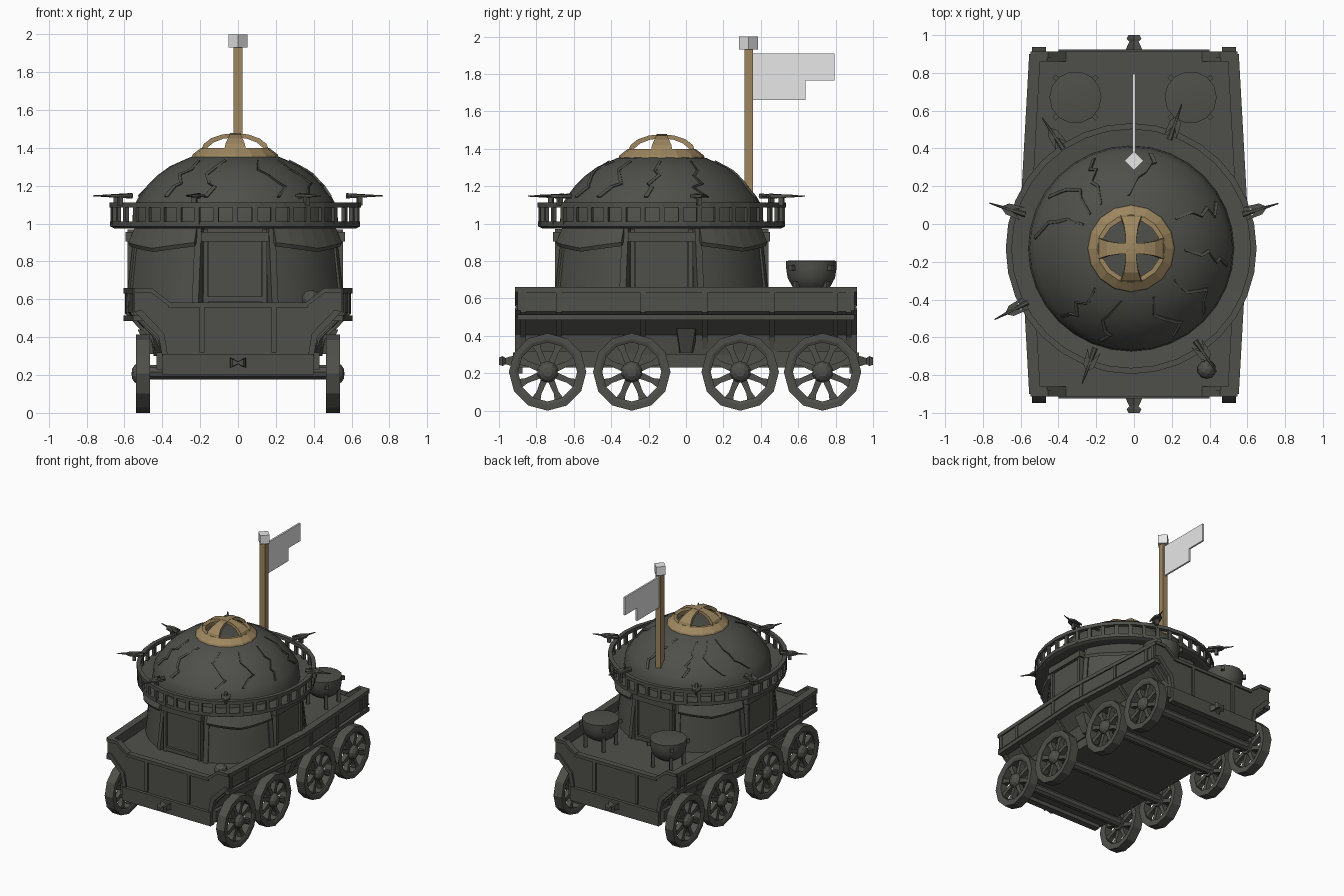
import bpy, bmesh, math, random
from math import sin, cos, pi, radians
from mathutils import Matrix, Vector

if "Cube" in bpy.data.objects:
    bpy.data.objects.remove(bpy.data.objects["Cube"])

random.seed(4)
CX, CY = -0.015, -0.13          # tower centre


def material(name, rgb):
    m = bpy.data.materials.new(name)
    m.diffuse_color = (*rgb, 1)
    m.use_nodes = True
    m.node_tree.nodes["Principled BSDF"].inputs["Base Color"].default_value = m.diffuse_color
    return m


IRON = material("dark_iron", (0.078, 0.078, 0.069))
BRASS = material("tan_brass", (0.34, 0.24, 0.115))
CLOTH = material("pale_grey", (0.8, 0.8, 0.8))


def finish(bm, name, mat=IRON, loc=(0, 0, 0), smooth=None):
    bmesh.ops.recalc_face_normals(bm, faces=bm.faces)
    me = bpy.data.meshes.new(name)
    bm.to_mesh(me)
    bm.free()
    me.materials.append(mat)
    ob = bpy.data.objects.new(name, me)
    ob.location = loc
    bpy.context.collection.objects.link(ob)
    if smooth:
        bpy.ops.object.select_all(action='DESELECT')
        ob.select_set(True)
        bpy.context.view_layer.objects.active = ob
        bpy.ops.object.shade_smooth_by_angle(angle=radians(smooth))
    return ob


def loft(bm, rings, closed=False):
    """Skin a list of equal closed point loops, capping the ends."""
    vs = [[bm.verts.new(p) for p in r] for r in rings]
    n = len(vs[0])
    for i in range(len(vs) if closed else len(vs) - 1):
        a, b = vs[i], vs[(i + 1) % len(vs)]
        for j in range(n):
            bm.faces.new((a[j], a[(j + 1) % n], b[(j + 1) % n], b[j]))
    if not closed:
        bm.faces.new(vs[0])
        bm.faces.new(vs[-1])


def lathe(bm, prof, n, a0=0, a1=2 * pi):
    full = a1 - a0 > 6.28
    angs = [a0 + (a1 - a0) * i / n for i in range(n if full else n + 1)]
    loft(bm, [[(r * cos(a), r * sin(a), z) for r, z in prof] for a in angs], full)


def box(bm, c, s, m=Matrix()):
    bmesh.ops.create_cube(bm, size=1, matrix=m @ Matrix.Translation(c) @ Matrix.Diagonal((*s, 1)))


def turn(a, axis='Z'):
    return Matrix.Rotation(a, 4, axis)


# --- wagon hull: cross-section lofted along y
def half_width(y):
    return 0.595 - 0.05 * abs(y) / 0.9


def section(y):
    w = half_width(y)
    half = [(w - .045, .575), (w - .045, .655), (w, .655), (w, .53), (w - .13, .405), (w - .15, .3)]
    return [(x, y, z) for x, z in half] + [(-x, y, z) for x, z in reversed(half)]


bm = bmesh.new()
loft(bm, [section(y) for y in (-.88, 0, .88)])
finish(bm, "wagon_hull")

# side trim: top rim, middle rail and vertical ribs
bm = bmesh.new()
for s in (1, -1):
    for dx, z0, z1 in ((.01, .63, .66), (.01, .485, .515)):
        loft(bm, [[(s * (half_width(y) + dx), y, z0), (s * (half_width(y) + dx), y, z1),
                   (s * (half_width(y) - .05), y, z1), (s * (half_width(y) - .05), y, z0)] for y in (-.9, 0, .9)])
    for y in (-.87, -.68, -.23, .1, .46, .8, .87):
        w = half_width(y) + .008
        prof = [(w, .64), (w, .525), (w - .13, .39), (w - .15, .33), (w - .2, .33), (w - .17, .41), (w - .03, .53), (w - .03, .64)]
        loft(bm, [[(s * x, y + d, z) for x, z in prof] for d in (-.014, .014)])
    loft(bm, [[(s * x, y, .44) for x, y in ((.53, -.05), (.53, .05), (.4, .06), (.4, -.06))],
              [(s * x, y, .31) for x, y in ((.47, -.03), (.47, .03), (.4, .05), (.4, -.05))]])
finish(bm, "hull_side_trim")

# end plates with dipped middle, framing, bumper beam and coupling
for s, nm in ((-1, "front"), (1, "back")):
    bm = bmesh.new()
    half = [(.36, .58), (.46, .655), (.548, .655), (.548, .535), (.42, .405), (.4, .3)]
    poly = half + [(-x, z) for x, z in reversed(half)]
    loft(bm, [[(x, s * y, z) for x, z in poly] for y in (.86, .9)])
    for x in (-.19, .19):
        box(bm, (x, s * .9, .445), (.025, .025, .25))
    box(bm, (0, s * .9, .57), (.74, .025, .025))
    for t in (1, -1):
        loft(bm, [[(t * x, s * y, z) for x, z in ((.36, .56), (.46, .635), (.548, .635), (.548, .66), (.455, .66), (.36, .585))]
                  for y in (.88, .913)])
        loft(bm, [[(t * x, s * y, z) for x, z in ((.548, .535), (.42, .405), (.4, .3), (.37, .3), (.39, .42), (.51, .545))]
                  for y in (.88, .913)])
    finish(bm, nm + "_end_plate")
    bm = bmesh.new()
    box(bm, (0, s * .9, .255), (.8, .05, .11))
    loft(bm, [[(x * k, s * y, .265 + z * k) for x, z in ((-.05, .033), (0, .01), (.05, .033), (.05, -.033), (0, -.01), (-.05, -.033))]
              for y, k in ((.91, 1), (.965, .5), (.98, .8), (1.0, .6))])
    finish(bm, nm + "_bumper_coupling")

# underbody and axles
bm = bmesh.new()
box(bm, (0, 0, .275), (.86, 1.8, .09))
finish(bm, "underbody")
WHEEL_Y = (-.74, -.29, .29, .73)
bm = bmesh.new()
for y in WHEEL_Y:
    bmesh.ops.create_cone(bm, cap_ends=True, segments=10, radius1=.04, radius2=.04, depth=.96,
                          matrix=Matrix.Translation((0, y, .215)) @ turn(pi / 2, 'Y'))
finish(bm, "axles")

# wheels: tyre, tapered spokes and hub sharing one mesh
bm = bmesh.new()
lathe(bm, [(.158, -.03), (.158, .03), (.175, .037), (.207, .037), (.207, -.037), (.175, -.037)], 12)
for i in range(8):
    m = turn(i * pi / 4 + pi / 8)
    loft(bm, [[m @ Vector((r, y, z)) for y, z in ((-h, -.02), (h, -.02), (h, .02), (-h, .02))]
              for r, h in ((.04, .018), (.12, .014), (.165, .026))])
lathe(bm, [(.001, -.035), (.05, -.035), (.057, .025), (.045, .045), (.025, .058), (.001, .06)], 10)
bmesh.ops.rotate(bm, verts=bm.verts, matrix=Matrix.Rotation(pi / 2, 3, 'Y'))
wheel = finish(bm, "wheel_right_1", loc=(.502, WHEEL_Y[0], .207))
for s, nm in ((1, "right"), (-1, "left")):
    for i, y in enumerate(WHEEL_Y):
        if (s, i) != (1, 0):
            w = bpy.data.objects.new(f"wheel_{nm}_{i + 1}", wheel.data)
            w.location = (s * .502, y, .207)
            w.rotation_euler.z = 0 if s > 0 else pi
            bpy.context.collection.objects.link(w)

# --- tower: drum, diagonal wall panels, awnings and doors
C = (CX, CY, 0)
bm = bmesh.new()
lathe(bm, [(.001, .5), (.55, .5), (.525, .99), (.001, .99)], 32)
finish(bm, "tower_drum", loc=C, smooth=30)
bm = bmesh.new()
for k in range(4):
    mid = pi / 4 + k * pi / 2
    lathe(bm, [(.5, .54), (.6, .54), (.55, .99), (.5, .99)], 6, mid - .42, mid + .42)
    for a in (-.43, .43):
        m = turn(mid + a)
        loft(bm, [[m @ Vector((x, y, z)) for x, y in ((.5, -.018), (r, -.018), (r, .018), (.5, .018))]
                  for r, z in ((.61, .56), (.56, .99))])
finish(bm, "tower_wall_panels", loc=C, smooth=30)
bm = bmesh.new()
for k in range(4):
    mid = pi / 4 + k * pi / 2
    rings = []
    for i in range(-3, 4):
        a, d = mid + i * .14, .03 * (1 - abs(i) / 3)
        rings.append([(r * cos(a), r * sin(a), z) for r, z in
                      ((.53, .985), (.565, .985), (.605 + d / 2, .90 - d), (.595 + d / 2, .88 - d), (.53, .93))])
    loft(bm, rings)
finish(bm, "tower_awnings", loc=C)
bm = bmesh.new()
for k in range(4):
    m = turn(k * pi / 2)
    for y in (-.155, .155):
        box(bm, (.55, y, .76), (.04, .025, .42), m)
    box(bm, (.55, 0, .93), (.06, .36, .05), m)
    box(bm, (.545, 0, .74), (.02, .28, .34), m)
    box(bm, (.555, 0, .6), (.04, .3, .03), m)
finish(bm, "tower_doors", loc=C)

# balcony ring with railing
bm = bmesh.new()
lathe(bm, [(.5, .975), (.64, .975), (.66, .985), (.66, 1.012), (.5, 1.0)], 32)
lathe(bm, [(.632, 1.085), (.632, 1.112), (.664, 1.112), (.664, 1.085)], 32)
for i in range(40):
    box(bm, (.648, 0, 1.045), (.02, .028, .1), turn(i * pi / 20))
finish(bm, "balcony", loc=C)

# dome with raised jagged seams
DOME = [(.545, .99), (.538, 1.09), (.51, 1.14), (.465, 1.2), (.415, 1.252), (.345, 1.303), (.24, 1.35), (.16, 1.365)]
bm = bmesh.new()
lathe(bm, DOME + [(.001, 1.365), (.001, .99)], 32)
bmesh.ops.remove_doubles(bm, verts=bm.verts, dist=.002)
finish(bm, "dome", loc=C, smooth=35)


def on_dome(t, a, off):
    i = min(int(t), len(DOME) - 2)
    f = t - i
    r = DOME[i][0] * (1 - f) + DOME[i + 1][0] * f
    z = DOME[i][1] * (1 - f) + DOME[i + 1][1] * f
    return Vector((r * cos(a), r * sin(a), z)) + Vector((cos(a) * r, sin(a) * r, .4)) * off


bm = bmesh.new()
for k in range(10):
    a = k * pi / 5 + random.uniform(-.1, .1)
    rings = []
    for t in (2, 2.9, 3.2, 4.1, 4.6, 5.6):
        a += random.choice((-1, 1)) * random.uniform(.04, .14)
        h = .02
        rings.append([on_dome(t, a - h, -.01), on_dome(t, a - h, .018), on_dome(t, a + h, .008), on_dome(t, a + h, -.01)])
    loft(bm, rings)
finish(bm, "dome_seams", loc=C)

# brass crown: collar and two crossing arches that flare at the feet
bm = bmesh.new()
lathe(bm, [(.235, 1.34), (.225, 1.365), (.18, 1.4), (.155, 1.4), (.155, 1.355)], 16)
for k in range(2):
    rings = []
    for i in range(9):
        th = pi * i / 8
        x, z = -.18 * cos(th), 1.385 + .093 * sin(th)
        hw = .028 + .03 * abs(cos(th)) ** 3
        rings.append([turn(k * pi / 2) @ Vector(p) for p in
                      ((x, -hw, z), (x, hw, z), (x * .9, hw, z - .022), (x * .9, -hw, z - .022))])
    loft(bm, rings)
finish(bm, "crown", BRASS, C)

# bolt throwers around the balcony rail
for i, (x, y) in enumerate(((-.67, .08), (.67, .08), (-.65, -.46), (-.43, .48), (.22, .54), (-.24, -.75), (.38, -.70))):
    bm = bmesh.new()
    bmesh.ops.create_cone(bm, cap_ends=True, segments=6, radius1=.016, radius2=.003, depth=.2, matrix=turn(pi / 2, 'Y'))
    for s in (1, -1):
        loft(bm, [[(px, s * py, z) for px, py in ((-.03, .006), (.03, .006), (-.0, .03), (-.085, .036))] for z in (-.006, .008)])
    box(bm, (-.03, 0, -.025), (.025, .025, .05))
    ob = finish(bm, f"bolt_thrower_{i + 1}", loc=(x, y, 1.147))
    ob.rotation_euler.z = math.atan2(y - CY, x - CX)

# round-bellied cooking pots on the rear deck and a small ball at the front
for nm, x in (("left", -.31), ("right", .3)):
    bm = bmesh.new()
    lathe(bm, [(.001, .625), (.06, .635), (.105, .665), (.13, .71), (.138, .76), (.138, .8), (.12, .803), (.001, .803)], 14)
    for k in range(4):
        box(bm, (.115, 0, .63), (.025, .025, .12), turn(pi / 4 + k * pi / 2))
        box(bm, (.145, 0, .765), (.03, .025, .03), turn(pi / 4 + k * pi / 2))
    finish(bm, nm + "_pot", loc=(x, .67, 0), smooth=30)
bm = bmesh.new()
bmesh.ops.create_icosphere(bm, subdivisions=2, radius=.05)
finish(bm, "iron_ball", loc=(.385, -.77, .6))

# flag pole, cap and flag
bm = bmesh.new()
box(bm, (0, .335, 1.53), (.046, .046, .82))
finish(bm, "flag_pole", BRASS)
bm = bmesh.new()
box(bm, (0, 0, 1.965), (.072, .072, .07), turn(pi / 4))
finish(bm, "pole_cap", CLOTH, (0, .335, 0))
bm = bmesh.new()
loft(bm, [[(x, y, z) for y, z in ((.355, 1.91), (.795, 1.91), (.795, 1.765), (.64, 1.765), (.64, 1.66), (.355, 1.66))]
          for x in (-.007, .007)])
finish(bm, "flag", CLOTH)
